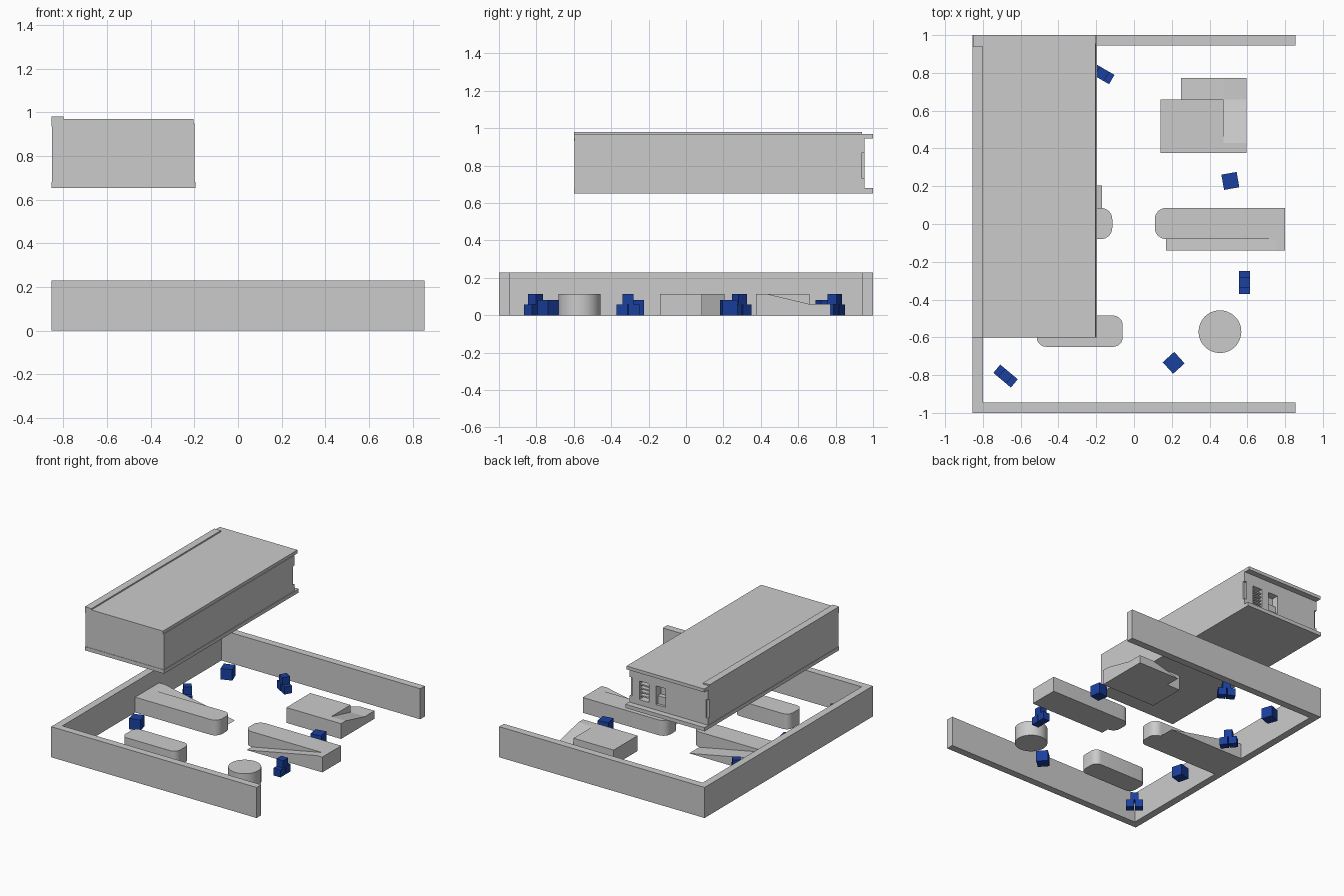
import bpy, bmesh, math
from mathutils import Matrix, Vector

if "Cube" in bpy.data.objects:
    bpy.data.objects.remove(bpy.data.objects["Cube"])

blue = bpy.data.materials.new("blue")
blue.diffuse_color = (0.01, 0.05, 0.35, 1)
blue.use_nodes = True
blue.node_tree.nodes["Principled BSDF"].inputs["Base Color"].default_value = blue.diffuse_color


def prism(name, pts, depth, smooth=False):
    """Extrude a 3D outline along the depth vector."""
    bm = bmesh.new()
    face = bm.faces.new([bm.verts.new(p) for p in pts])
    ext = bmesh.ops.extrude_face_region(bm, geom=[face])["geom"]
    bmesh.ops.translate(bm, vec=Vector(depth),
                        verts=[v for v in ext if isinstance(v, bmesh.types.BMVert)])
    bmesh.ops.recalc_face_normals(bm, faces=bm.faces)
    me = bpy.data.meshes.new(name)
    bm.to_mesh(me)
    bm.free()
    ob = bpy.data.objects.new(name, me)
    bpy.context.collection.objects.link(ob)
    if smooth:
        bpy.ops.object.select_all(action='DESELECT')
        ob.select_set(True)
        bpy.context.view_layer.objects.active = ob
        bpy.ops.object.shade_smooth_by_angle(angle=math.radians(30))
    return ob


def plan(name, pts, z0, z1, smooth=False):
    return prism(name, [(x, y, z0) for x, y in pts], (0, 0, z1 - z0), smooth)


def box(name, x0, x1, y0, y1, z0, z1):
    return plan(name, [(x0, y0), (x1, y0), (x1, y1), (x0, y1)], z0, z1)


def rounded(x0, x1, y0, y1, radii, n=8):
    """Rectangle outline, counter-clockwise from lower left, one radius per corner."""
    pts = []
    for i, ((x, y, sx, sy), r) in enumerate(zip(
            [(x0, y0, 1, 1), (x1, y0, -1, 1), (x1, y1, -1, -1), (x0, y1, 1, -1)], radii)):
        if r == 0:
            pts.append((x, y))
            continue
        for k in range(n + 1):
            a = math.pi + (i + k / n) * math.pi / 2
            pts.append((x + sx * r + r * math.cos(a), y + sy * r + r * math.sin(a)))
    return pts


H = 0.115

# perimeter wall, open on the right
plan("perimeter_wall", [(-0.855, -1), (0.855, -1), (0.855, -0.945), (-0.8, -0.945),
                        (-0.8, 0.945), (0.855, 0.945), (0.855, 1), (-0.855, 1)], 0, 0.23)

# low platforms with rounded ends
plan("right_platform", rounded(0.11, 0.8, -0.08, 0.085, (0.06, 0, 0, 0.06)), 0, H, True)
plan("left_platform", rounded(-0.8, -0.115, -0.08, 0.085, (0, 0.06, 0.06, 0)), 0, H, True)
plan("front_platform", rounded(-0.515, -0.06, -0.65, -0.485, (0.05,) * 4), 0, H, True)
plan("round_platform", [(0.455 + 0.113 * math.cos(i * math.pi / 24),
                         -0.57 + 0.113 * math.sin(i * math.pi / 24)) for i in range(48)], 0, H, True)

# side ramps
prism("right_ramp", [(0.17, -0.14, 0), (0.8, -0.14, 0), (0.8, -0.14, H), (0.755, -0.14, H)],
      (0, 0.06, 0))
prism("left_ramp", [(-0.17, 0.085, 0), (-0.8, 0.085, 0), (-0.8, 0.085, H), (-0.755, 0.085, H)],
      (0, 0.12, 0))

# back platform with a ramp turning a corner
box("back_platform", 0.14, 0.475, 0.375, 0.66, 0, H)
prism("back_upper_ramp", [(0.475, 0.375, 0), (0.475, 0.66, 0), (0.475, 0.66, 0.06),
                          (0.475, 0.43, H), (0.475, 0.375, H)], (0.12, 0, 0))
prism("back_lower_ramp", [(0.25, 0.66, 0), (0.595, 0.66, 0), (0.595, 0.66, 0.06),
                          (0.475, 0.66, 0.06)], (0, 0.113, 0))

# blue stacks: two blocks with a third on top
S = 0.057
for n, (x, y, ang) in enumerate([(-0.68, -0.805, -40), (0.585, -0.31, 90),
                                 (-0.17, 0.795, -30), (-0.62, 0.285, -50)]):
    for m, (dx, z) in enumerate([(-0.032, 0), (0.032, 0), (0, S)]):
        ob = box(f"stack_{n}_block_{m}", dx - S / 2, dx + S / 2, -S / 2, S / 2, z, z + S)
        ob.matrix_world = Matrix.Translation((x, y, 0)) @ Matrix.Rotation(math.radians(ang), 4, 'Z')
        ob.data.materials.append(blue)

# single blue crates
for n, (x, y, ang) in enumerate([(0.21, -0.735, 42), (0.51, 0.228, 10),
                                 (-0.65, -0.275, 15), (-0.605, 0.745, 20)]):
    ob = box(f"crate_{n}", -0.041, 0.041, -0.041, 0.041, 0, 0.082)
    ob.matrix_world = Matrix.Translation((x, y, 0)) @ Matrix.Rotation(math.radians(ang), 4, 'Z')
    ob.data.materials.append(blue)

# raised building: floor, body, roof and left parapet
box("building_floor", -0.855, -0.195, -0.6, 1, 0.652, 0.68)
body = box("building_body", -0.852, -0.2, -0.597, 0.955, 0.675, 0.948)
box("building_roof", -0.852, -0.205, -0.6, 1, 0.945, 0.97)
box("building_parapet", -0.855, -0.8, -0.6, 0.94, 0.935, 0.98)

# openings in the end wall and notches at its corners
for name, x0, x1, y0, z0, z1 in [("louver_cut", -0.36, -0.28, 0.9, 0.72, 0.86),
                                 ("window_cut", -0.5, -0.42, 0.9, 0.72, 0.86),
                                 ("right_notch_cut", -0.22, -0.15, 0.94, 0.73, 0.87),
                                 ("left_notch_cut", -0.9, -0.835, 0.94, 0.73, 0.87)]:
    cut = box(name, x0, x1, y0, 1.02, z0, z1)
    cut.hide_render = True
    cut.hide_set(True)
    mod = body.modifiers.new(name, 'BOOLEAN')
    mod.operation = 'DIFFERENCE'
    mod.object = cut

# louvre slats and window ledge
for i in range(4):
    z = 0.742 + i * 0.028
    box(f"louver_slat_{i}", -0.36, -0.28, 0.905, 0.945, z, z + 0.01)
box("window_ledge", -0.5, -0.42, 0.9, 0.935, 0.72, 0.78)
